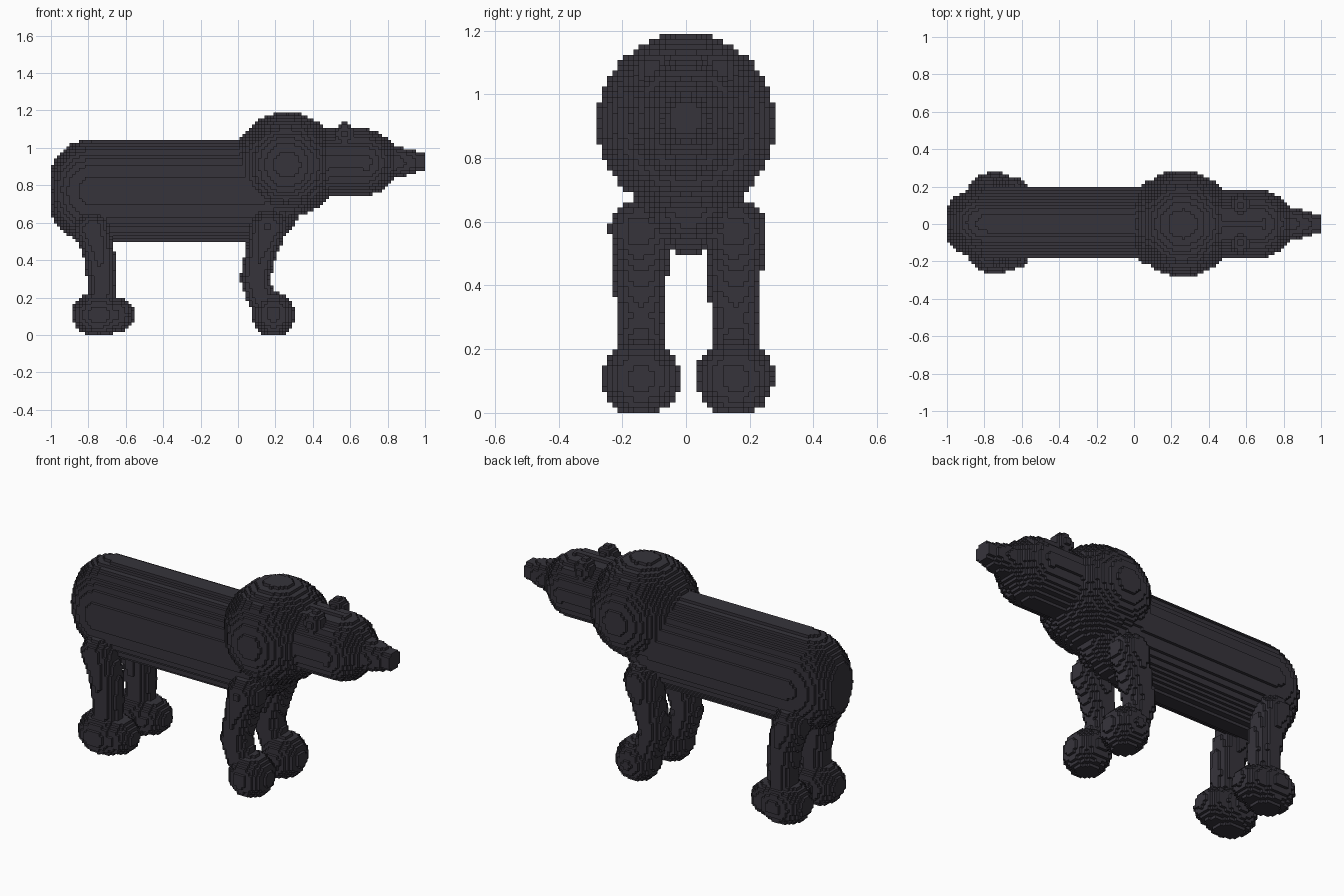
import bpy
import bmesh
from math import floor, ceil
from mathutils import Vector

cube = bpy.data.objects.get("Cube")
if cube:
    bpy.data.objects.remove(cube, do_unlink=True)

V = 2.0 / 121          # edge length of one block
MID = 0.006            # middle of the body and legs across y

coat = bpy.data.materials.new("charcoal coat")
coat.use_nodes = True
coat.diffuse_color = (0.037, 0.034, 0.044, 1)
coat.node_tree.nodes["Principled BSDF"].inputs["Base Color"].default_value = (0.037, 0.034, 0.044, 1)
coat.node_tree.nodes["Principled BSDF"].inputs["Roughness"].default_value = 0.9

owner = {}             # block index -> part name


def fill(name, low, high, inside):
    """Claim the free blocks whose middle lies inside the shape."""
    lo = [floor(a / V) - 1 for a in low]
    hi = [ceil(a / V) + 1 for a in high]
    # x blocks start at -1, which is half a block off the y and z grid
    for i in range(max(lo[0], -61), min(hi[0], 60) + 1):
        for j in range(lo[1], hi[1]):
            for k in range(max(lo[2], 0), hi[2]):
                p = Vector(((i + 1) * V, (j + 0.5) * V, (k + 0.5) * V))
                if p.x < -1 or p.x > 1:
                    continue
                if (i, j, k) not in owner and inside(p):
                    owner[i, j, k] = name


def ellipsoid(name, c, r):
    c = Vector(c)
    fill(name, [c[n] - r[n] for n in range(3)], [c[n] + r[n] for n in range(3)],
         lambda p: sum(((p[n] - c[n]) / r[n]) ** 2 for n in range(3)) <= 1)


def limb(name, a, ra, b, rb):
    """Tapered round segment between two joints."""
    a, b = Vector(a), Vector(b)
    ab, r = b - a, max(ra, rb)

    def inside(p):
        t = min(1, max(0, (p - a).dot(ab) / ab.length_squared))
        return (p - a - t * ab).length <= ra + (rb - ra) * t
    fill(name, [min(a[n], b[n]) - r for n in range(3)],
         [max(a[n], b[n]) + r for n in range(3)], inside)


def leg(name, y, joints):
    for (xa, za, ra), (xb, zb, rb) in zip(joints, joints[1:]):
        limb(name, (xa, y, za), ra, (xb, y, zb), rb)


def in_body(p):
    """Long oval barrel with blunt rounded ends."""
    if p.x < -0.76:
        e = (-0.76 - p.x) / 0.255
    else:
        e = max(0, p.x - 0.08) / 0.27
    cross = ((p.y - MID) / 0.188) ** 2 + ((p.z - 0.77) / 0.272) ** 2
    return cross ** 1.2 + e ** 2.4 <= 1


# Head outline from the ruff to the nose tip: x, radius
SNOUT = [(0.40, 0.176), (0.70, 0.178), (0.76, 0.157), (0.80, 0.122),
         (0.845, 0.084), (0.93, 0.068), (0.96, 0.054), (1.01, 0.05)]


def in_head(p):
    for (xa, ra), (xb, rb) in zip(SNOUT, SNOUT[1:]):
        if xa <= p.x < xb:
            r = ra + (rb - ra) * (p.x - xa) / (xb - xa)
            return (p.y ** 2 + (p.z - 0.923) ** 2) <= r * r
    return False


# Body, round ruff and tapered head
fill("body", (-1, -0.2, 0.49), (0.36, 0.21, 1.05), in_body)
ellipsoid("ruff", (0.26, 0, 0.91), (0.282, 0.282, 0.282))
fill("head", (0.40, -0.18, 0.73), (1.0, 0.18, 1.11), in_head)

# Paired parts
for side, s in (("left", 1), ("right", -1)):
    # the model looks along +x, sides are named from the -y front
    tag = "back" if s > 0 else "front"
    y = MID + s * 0.148
    ellipsoid(f"{tag}_ear", (0.57, s * 0.105, 1.075), (0.055, 0.055, 0.06))
    leg(f"{tag}_fore_leg", y, [(0.16, 0.57, 0.10), (0.13, 0.46, 0.085),
                               (0.09, 0.30, 0.077), (0.13, 0.18, 0.075)])
    ellipsoid(f"{tag}_fore_foot", (0.19, y, 0.11), (0.115, 0.122, 0.12))
    leg(f"{tag}_hind_leg", y, [(-0.78, 0.56, 0.095), (-0.745, 0.44, 0.085),
                               (-0.73, 0.30, 0.078), (-0.735, 0.18, 0.075)])
    ellipsoid(f"{tag}_hind_foot", (-0.745, y, 0.11), (0.145, 0.124, 0.12))
    ellipsoid(f"{tag}_hind_toes", (-0.65, y, 0.11), (0.095, 0.10, 0.095))

# Outer faces of the blocks, one mesh per part
STEPS = [(1, 0, 0), (-1, 0, 0), (0, 1, 0), (0, -1, 0), (0, 0, 1), (0, 0, -1)]
meshes = {}
for (i, j, k), name in owner.items():
    bm, verts = meshes.setdefault(name, (bmesh.new(), {}))
    for d in STEPS:
        if (i + d[0], j + d[1], k + d[2]) in owner:
            continue
        axis = next(n for n in range(3) if d[n])
        u, w = (axis + 1) % 3, (axis + 2) % 3
        ring = [(0, 0), (1, 0), (1, 1), (0, 1)]
        if d[axis] < 0:
            ring.reverse()
        quad = []
        for du, dw in ring:
            c = [i, j, k]
            c[axis] += d[axis] > 0
            c[u] += du
            c[w] += dw
            c = tuple(c)
            if c not in verts:
                verts[c] = bm.verts.new(((c[0] + 0.5) * V, c[1] * V, c[2] * V))
            quad.append(verts[c])
        bm.faces.new(quad)

for name, (bm, verts) in meshes.items():
    mesh = bpy.data.meshes.new(name)
    bm.to_mesh(mesh)
    bm.free()
    mesh.materials.append(coat)
    bpy.context.collection.objects.link(bpy.data.objects.new(name, mesh))
